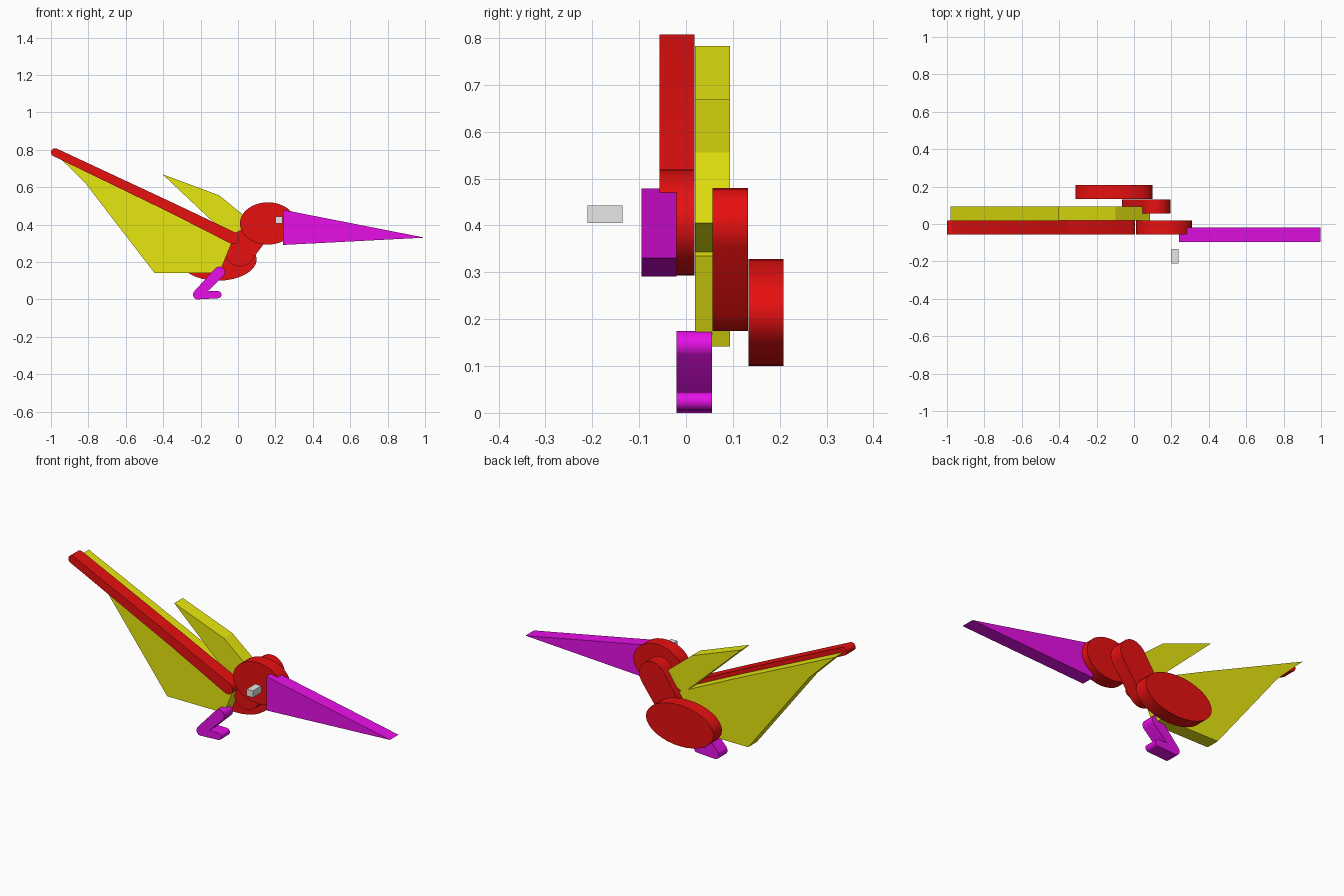
import bpy, bmesh, math

if "Cube" in bpy.data.objects:
    bpy.data.objects.remove(bpy.data.objects["Cube"])


def material(name, rgb):
    m = bpy.data.materials.new(name)
    m.diffuse_color = (*rgb, 1)
    m.use_nodes = True
    m.node_tree.nodes["Principled BSDF"].inputs["Base Color"].default_value = m.diffuse_color
    return m


RED = material("red", (0.8, 0.005, 0.005))
YELLOW = material("yellow", (0.8, 0.8, 0.005))
MAGENTA = material("magenta", (0.8, 0.005, 0.8))
GREY = material("light_grey", (0.8, 0.8, 0.8))
THICK = 0.075


def slab(name, outlines, y0, mat, smooth=False):
    """Extrude flat (x, z) outlines along y into one object."""
    bm = bmesh.new()
    for pts in outlines:
        face = bm.faces.new([bm.verts.new((x, y0, z)) for x, z in pts])
        out = bmesh.ops.extrude_face_region(bm, geom=[face])
        verts = [v for v in out["geom"] if isinstance(v, bmesh.types.BMVert)]
        bmesh.ops.translate(bm, verts=verts, vec=(0, THICK, 0))
    bmesh.ops.recalc_face_normals(bm, faces=bm.faces)
    me = bpy.data.meshes.new(name)
    bm.to_mesh(me)
    bm.free()
    me.materials.append(mat)
    ob = bpy.data.objects.new(name, me)
    bpy.context.collection.objects.link(ob)
    if smooth:
        bpy.ops.object.select_all(action='DESELECT')
        ob.select_set(True)
        bpy.context.view_layer.objects.active = ob
        bpy.ops.object.shade_smooth_by_angle()
    return ob


def ellipse(cx, cz, rx, rz, n=32):
    return [(cx + rx * math.cos(2 * math.pi * i / n),
             cz + rz * math.sin(2 * math.pi * i / n)) for i in range(n)]


def capsule(p, q, rp, rq, n=10):
    """Round-ended bar from p to q."""
    a = math.atan2(q[1] - p[1], q[0] - p[0])
    pts = []
    for (cx, cz), r, start in ((q, rq, a - math.pi / 2), (p, rp, a + math.pi / 2)):
        for i in range(n + 1):
            t = start + math.pi * i / n
            pts.append((cx + r * math.cos(t), cz + r * math.sin(t)))
    return pts


# Body, neck and head, stacked in layers from back to front
slab("body", [ellipse(-0.107, 0.214, 0.207, 0.114)], 0.133, RED, True)
slab("neck", [capsule((0.01, 0.25), (0.115, 0.40), 0.075, 0.08)], 0.057, RED, True)
slab("head", [ellipse(0.16, 0.406, 0.15, 0.113)], -0.057, RED, True)

# Near wing membrane and far wing
slab("near_wing", [[(-0.98, 0.783), (-0.82, 0.626), (-0.447, 0.142), (-0.10, 0.142),
                    (-0.02, 0.335), (-0.366, 0.50)]], 0.019, YELLOW)
slab("far_wing", [[(-0.404, 0.669), (-0.10, 0.556), (0.085, 0.405), (-0.05, 0.336)]],
     0.019, YELLOW)

# Wing arm with one bend
slab("wing_arm", [capsule((-0.978, 0.786), (-0.366, 0.495), 0.022, 0.027),
                  capsule((-0.366, 0.495), (-0.025, 0.327), 0.027, 0.032)],
     -0.057, RED, True)

# Leg with foot
slab("leg", [capsule((-0.10, 0.145), (-0.215, 0.027), 0.030, 0.025),
             capsule((-0.217, 0.023), (-0.107, 0.025), 0.023, 0.019)],
     -0.02, MAGENTA, True)

# Beak and eye
slab("beak", [[(0.24, 0.479), (0.24, 0.291), (0.998, 0.33)]], -0.095, MAGENTA)
slab("eye", [[(0.2, 0.405), (0.238, 0.405), (0.238, 0.442), (0.2, 0.442)]], -0.21, GREY)
